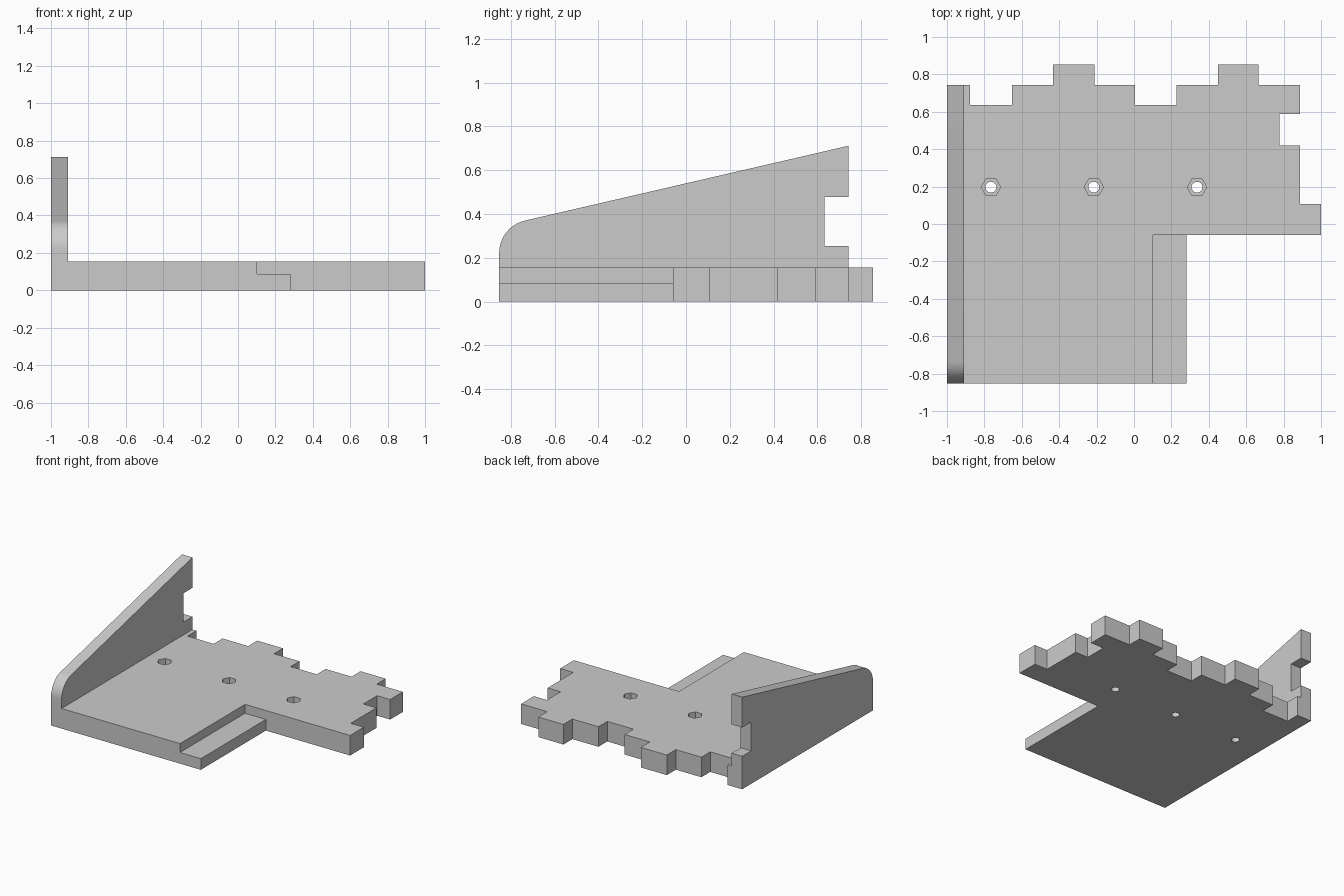
import bpy, bmesh, math
from mathutils import Vector

if "Cube" in bpy.data.objects:
    bpy.data.objects.remove(bpy.data.objects["Cube"])

grey = bpy.data.materials.new("light grey")
grey.diffuse_color = (0.6, 0.6, 0.6, 1)
grey.use_nodes = True
grey.node_tree.nodes["Principled BSDF"].inputs["Base Color"].default_value = grey.diffuse_color


def prism(name, points, offset):
    """Extrude a closed planar outline along an offset vector."""
    bm = bmesh.new()
    face = bm.faces.new([bm.verts.new(p) for p in points])
    ext = bmesh.ops.extrude_face_region(bm, geom=[face])
    bmesh.ops.translate(bm, vec=Vector(offset),
                        verts=[g for g in ext["geom"] if isinstance(g, bmesh.types.BMVert)])
    bmesh.ops.recalc_face_normals(bm, faces=bm.faces)
    mesh = bpy.data.meshes.new(name)
    bm.to_mesh(mesh)
    bm.free()
    obj = bpy.data.objects.new(name, mesh)
    bpy.context.collection.objects.link(obj)
    mesh.materials.append(grey)
    return obj


def ring(x, y, z, r, sides):
    return [(x + r * math.cos(math.tau * i / sides),
             y + r * math.sin(math.tau * i / sides), z) for i in range(sides)]


def boolean(obj, tool, operation):
    mod = obj.modifiers.new(operation, "BOOLEAN")
    mod.operation, mod.solver, mod.object = operation, "EXACT", tool
    bpy.context.view_layer.objects.active = obj
    bpy.ops.object.modifier_apply(modifier=mod.name)
    bpy.data.objects.remove(tool)


T = 0.155  # plate thickness

# Base plate with tabs and slots on its back and right edges
outline = [(-1, -0.853), (0.28, -0.853), (0.28, -0.06), (1, -0.06), (1, 0.107),
           (0.888, 0.107), (0.888, 0.42), (0.777, 0.42), (0.777, 0.588), (0.888, 0.588),
           (0.888, 0.743), (0.665, 0.743), (0.665, 0.853), (0.45, 0.853), (0.45, 0.743),
           (0.228, 0.743), (0.228, 0.635), (0.005, 0.635), (0.005, 0.743),
           (-0.212, 0.743), (-0.212, 0.853), (-0.433, 0.853), (-0.433, 0.743),
           (-0.652, 0.743), (-0.652, 0.635), (-0.876, 0.635), (-0.876, 0.743), (-1, 0.743)]
plate = prism("base_plate", [(x, y, 0) for x, y in outline], (0, 0, T))

# Side wall: sloped top, rounded front corner, slot in the back edge
arc = [(-0.701 + 0.152 * math.cos(math.radians(a)), 0.222 + 0.152 * math.sin(math.radians(a)))
       for a in [103 + 77 * i / 16 for i in range(17)]]
profile = arc + [(-0.853, 0), (0.743, 0), (0.743, 0.255), (0.633, 0.255),
                 (0.633, 0.477), (0.743, 0.477), (0.743, 0.712)]
wall = prism("side_wall", [(-1, y, z) for y, z in profile], (0.09, 0, 0))
boolean(plate, wall, "UNION")

# Lowered ledge on the right of the front section
ledge = prism("ledge_cutter", [(0.102, -1, 0.086), (0.4, -1, 0.086),
                               (0.4, -0.06, 0.086), (0.102, -0.06, 0.086)], (0, 0, 0.2))
boolean(plate, ledge, "DIFFERENCE")

# Bolt holes with hexagonal nut pockets
for x in (-0.765, -0.215, 0.337):
    boolean(plate, prism("nut_cutter", ring(x, 0.197, 0.075, 0.052, 6), (0, 0, 0.2)), "DIFFERENCE")
    boolean(plate, prism("bolt_cutter", ring(x, 0.197, -0.1, 0.029, 32), (0, 0, 0.4)), "DIFFERENCE")

plate.name = "corner_bracket"
plate.select_set(True)
bpy.context.view_layer.objects.active = plate
bpy.ops.object.shade_smooth_by_angle(angle=math.radians(25))
